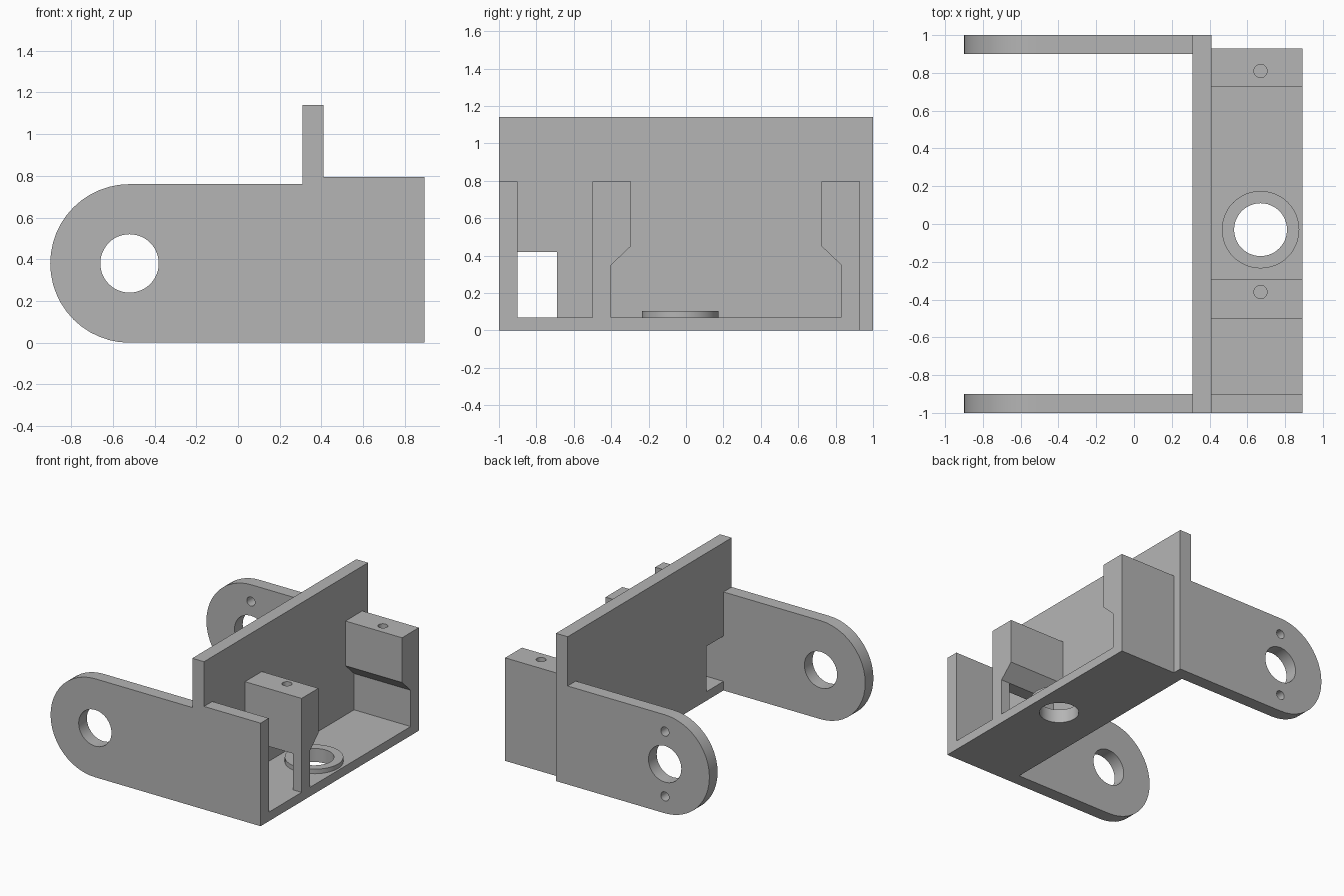
import bpy, bmesh, math
from mathutils import Matrix, Vector

start = bpy.data.objects.get("Cube")
if start:
    bpy.data.objects.remove(start, do_unlink=True)

grey = bpy.data.materials.new("plain grey")
grey.use_nodes = True
COLOUR = (0.46, 0.46, 0.46, 1)
grey.diffuse_color = COLOUR
grey.node_tree.nodes["Principled BSDF"].inputs["Base Color"].default_value = COLOUR


def finish(name, bm):
    bmesh.ops.recalc_face_normals(bm, faces=bm.faces[:])
    mesh = bpy.data.meshes.new(name)
    bm.to_mesh(mesh)
    bm.free()
    mesh.materials.append(grey)
    obj = bpy.data.objects.new(name, mesh)
    bpy.context.collection.objects.link(obj)
    return obj


def extrude(name, points, offset):
    """Solid from a flat outline of 3D points pushed along offset."""
    bm = bmesh.new()
    face = bm.faces.new([bm.verts.new(p) for p in points])
    out = bmesh.ops.extrude_face_region(bm, geom=[face])
    moved = [v for v in out["geom"] if isinstance(v, bmesh.types.BMVert)]
    bmesh.ops.translate(bm, verts=moved, vec=Vector(offset))
    return finish(name, bm)


def box(name, x0, x1, y0, y1, z0, z1):
    return extrude(name, [(x0, y0, z0), (x1, y0, z0), (x1, y1, z0), (x0, y1, z0)],
                   (0, 0, z1 - z0))


def cylinder(name, centre, radius, depth, axis="Z", segments=48):
    bm = bmesh.new()
    turn = Matrix.Rotation(math.pi / 2, 4, "X") if axis == "Y" else Matrix()
    bmesh.ops.create_cone(bm, cap_ends=True, segments=segments, radius1=radius,
                          radius2=radius, depth=depth,
                          matrix=Matrix.Translation(centre) @ turn)
    return finish(name, bm)


def cut(obj, *cutters):
    for cutter in cutters:
        cutter.hide_render = True
        mod = obj.modifiers.new("cut", "BOOLEAN")
        mod.operation = "DIFFERENCE"
        mod.solver = "EXACT"
        mod.object = cutter
        bpy.context.view_layer.objects.active = obj
        bpy.ops.object.modifier_apply(modifier=mod.name)
        bpy.data.objects.remove(cutter, do_unlink=True)
    return obj


FLOOR, WALL_BACK, WALL_FRONT, END = 0.07, 0.31, 0.41, 0.893
PIVOT_X, PIVOT_Z, ARM_R = -0.52, 0.38, 0.38
PORT_X, PORT_Y = 0.67, -0.03
parts = []

# Rounded pivot arms; the rear one has two extra screw holes
for name, y in (("front_arm", -1.0), ("rear_arm", 0.9)):
    outline = [(WALL_BACK, y, 0), (WALL_BACK, y, 2 * ARM_R)]
    for i in range(25):
        a = math.pi / 2 + math.pi * i / 24
        outline.append((PIVOT_X + ARM_R * math.cos(a), y, PIVOT_Z + ARM_R * math.sin(a)))
    arm = extrude(name, outline, (0, 0.1, 0))
    cut(arm, cylinder("pivot_cutter", (PIVOT_X, y, PIVOT_Z), 0.14, 0.5, "Y"))
    if y > 0:
        for dz in (-0.25, 0.25):
            cut(arm, cylinder("screw_cutter", (PIVOT_X, y, PIVOT_Z + dz), 0.035, 0.5, "Y", 24))
    parts.append(arm)

# Tall cross wall with a cable notch
wall = box("cross_wall", WALL_BACK, WALL_FRONT, -1, 1, 0, 1.14)
parts.append(cut(wall, box("notch_cutter", 0.2, 0.5, -0.9, -0.69, FLOOR, 0.42)))

# Floor, round port and its raised collar
floor = box("floor_plate", WALL_FRONT, END, -1, 0.93, 0, FLOOR)
collar = cylinder("port_collar", (PORT_X, PORT_Y, 0.0875), 0.205, 0.035)
for part in (floor, collar):
    parts.append(cut(part, cylinder("port_cutter", (PORT_X, PORT_Y, 0), 0.14, 0.5)))

# Side cheek next to the front arm
parts.append(box("side_cheek", WALL_FRONT, END, -1, -0.9, FLOOR, 0.795))

# Mounting posts: thin stem, sloped overhang and a blind screw hole on top
for name, outer, s in (("middle_post", -0.5, 1), ("rear_post", 0.93, -1)):
    profile = [(0, FLOOR), (0.1, FLOOR), (0.1, 0.35), (0.205, 0.45), (0.205, 0.795), (0, 0.795)]
    post = extrude(name, [(WALL_FRONT, outer + s * d, z) for d, z in profile],
                   (END - WALL_FRONT, 0, 0))
    hole_y = outer + s * (0.14 if s > 0 else 0.12)
    cut(post, cylinder("screw_cutter", (PORT_X, hole_y, 0.8), 0.035, 0.5, "Z", 24))
    if s > 0:
        cut(post, box("window_cutter", 0.5, 0.82, -0.6, -0.2, 0, 0.35))
    parts.append(post)

# Smooth round walls, crisp corners
bpy.ops.object.select_all(action="DESELECT")
for part in parts:
    part.select_set(True)
bpy.context.view_layer.objects.active = parts[0]
bpy.ops.object.shade_smooth_by_angle(angle=math.radians(30))
